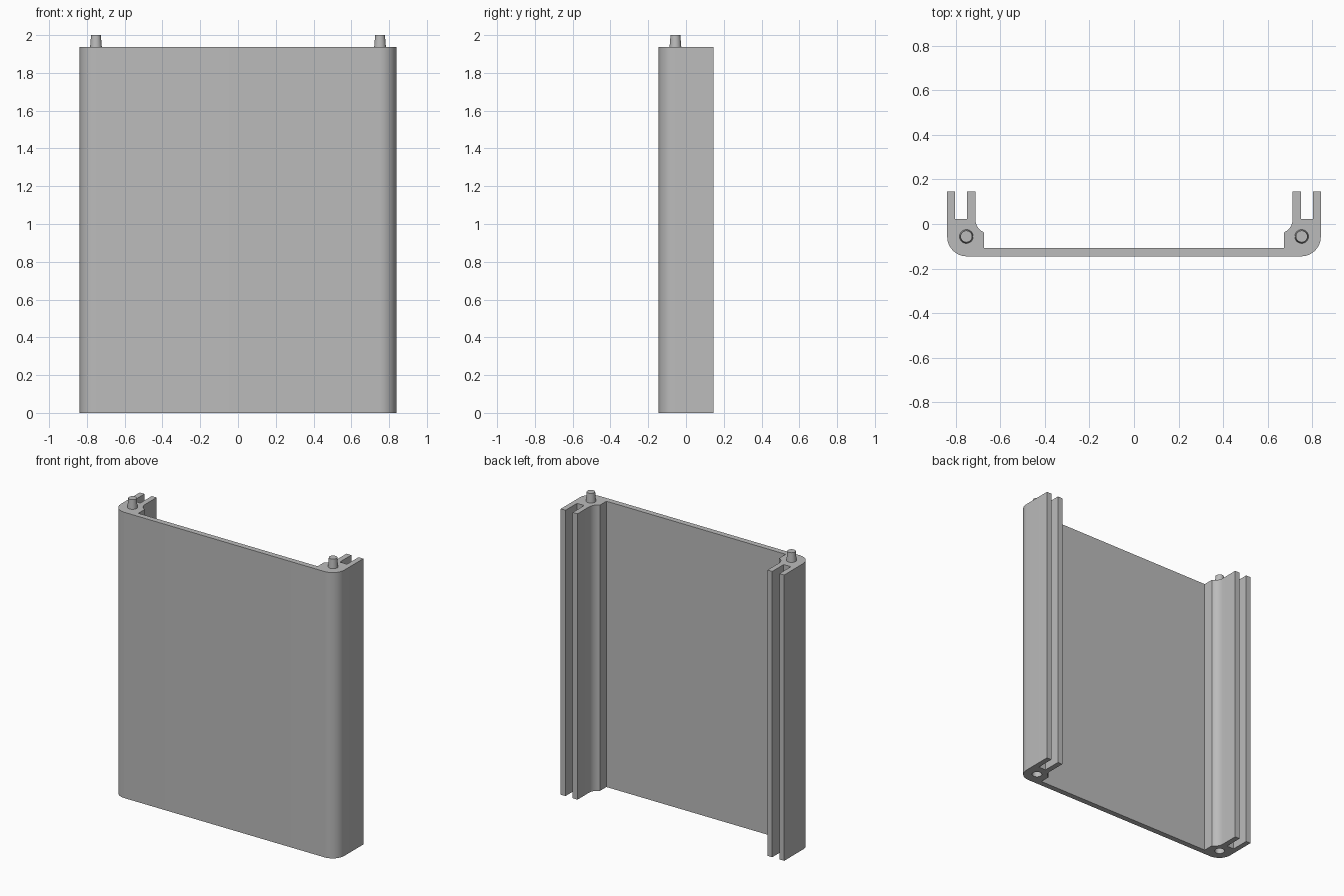
import bpy
import bmesh
from math import cos, sin, radians

cube = bpy.data.objects.get("Cube")
if cube:
    bpy.data.objects.remove(cube, do_unlink=True)

HEIGHT = 1.937
HALF_W, HALF_D = 0.838, 0.145
PEG_X, PEG_Y = 0.752, -0.056
SOCKET_DEPTH = 0.07

# Plain grey plastic
grey = bpy.data.materials.new("grey plastic")
grey.use_nodes = True
colour = (0.5, 0.5, 0.5, 1)
grey.diffuse_color = colour
grey.node_tree.nodes["Principled BSDF"].inputs["Base Color"].default_value = colour


def arc(cx, cy, r, start, end, steps):
    angles = [radians(start + (end - start) * i / steps) for i in range(steps + 1)]
    return [(cx + r * cos(a), cy + r * sin(a)) for a in angles]


def finish(obj):
    obj.data.materials.append(grey)
    bpy.ops.object.select_all(action="DESELECT")
    obj.select_set(True)
    bpy.context.view_layer.objects.active = obj
    bpy.ops.object.shade_smooth_by_angle(angle=radians(30))


def cone(name, x, z, r_low, r_high, depth):
    bpy.ops.mesh.primitive_cone_add(vertices=32, radius1=r_low, radius2=r_high,
                                    depth=depth, location=(x, PEG_Y, z + depth / 2))
    obj = bpy.context.object
    obj.name = name
    return obj


# Half of the cross-section: rounded front corner, slotted rail, filleted boss
R = 0.088
half = arc(HALF_W - R, R - HALF_D, R, -90, 0, 12)
half += [(HALF_W, HALF_D), (0.802, HALF_D), (0.802, 0.022),
         (0.748, 0.022), (0.748, HALF_D), (0.712, HALF_D)]
half += arc(0.647, 0.022, 0.065, 0, -67, 8)
half += [(0.672, -0.107)]
outline = half + [(-x, y) for x, y in reversed(half)]

# Extruded panel with its two side rails
bm = bmesh.new()
base = bm.faces.new([bm.verts.new((x, y, 0)) for x, y in outline])
top = bmesh.ops.extrude_face_region(bm, geom=[base])
verts = [g for g in top["geom"] if isinstance(g, bmesh.types.BMVert)]
bmesh.ops.translate(bm, vec=(0, 0, HEIGHT), verts=verts)
bmesh.ops.recalc_face_normals(bm, faces=bm.faces)
mesh = bpy.data.meshes.new("panel")
bm.to_mesh(mesh)
bm.free()
panel = bpy.data.objects.new("panel", mesh)
bpy.context.collection.objects.link(panel)

# Blind sockets under the bosses
for side in (-1, 1):
    cutter = cone("socket_cutter", side * PEG_X, -0.05, 0.031, 0.031, SOCKET_DEPTH + 0.05)
    cutter.hide_render = True
    cut = panel.modifiers.new("socket", "BOOLEAN")
    cut.operation = "DIFFERENCE"
    cut.solver = "EXACT"
    cut.object = cutter
    bpy.context.view_layer.objects.active = panel
    bpy.ops.object.modifier_apply(modifier=cut.name)
    bpy.data.objects.remove(cutter, do_unlink=True)
finish(panel)

# Tapered locating pegs on top
for name, side in (("right_peg", -1), ("left_peg", 1)):
    finish(cone(name, side * PEG_X, HEIGHT, 0.031, 0.026, 2 - HEIGHT))
